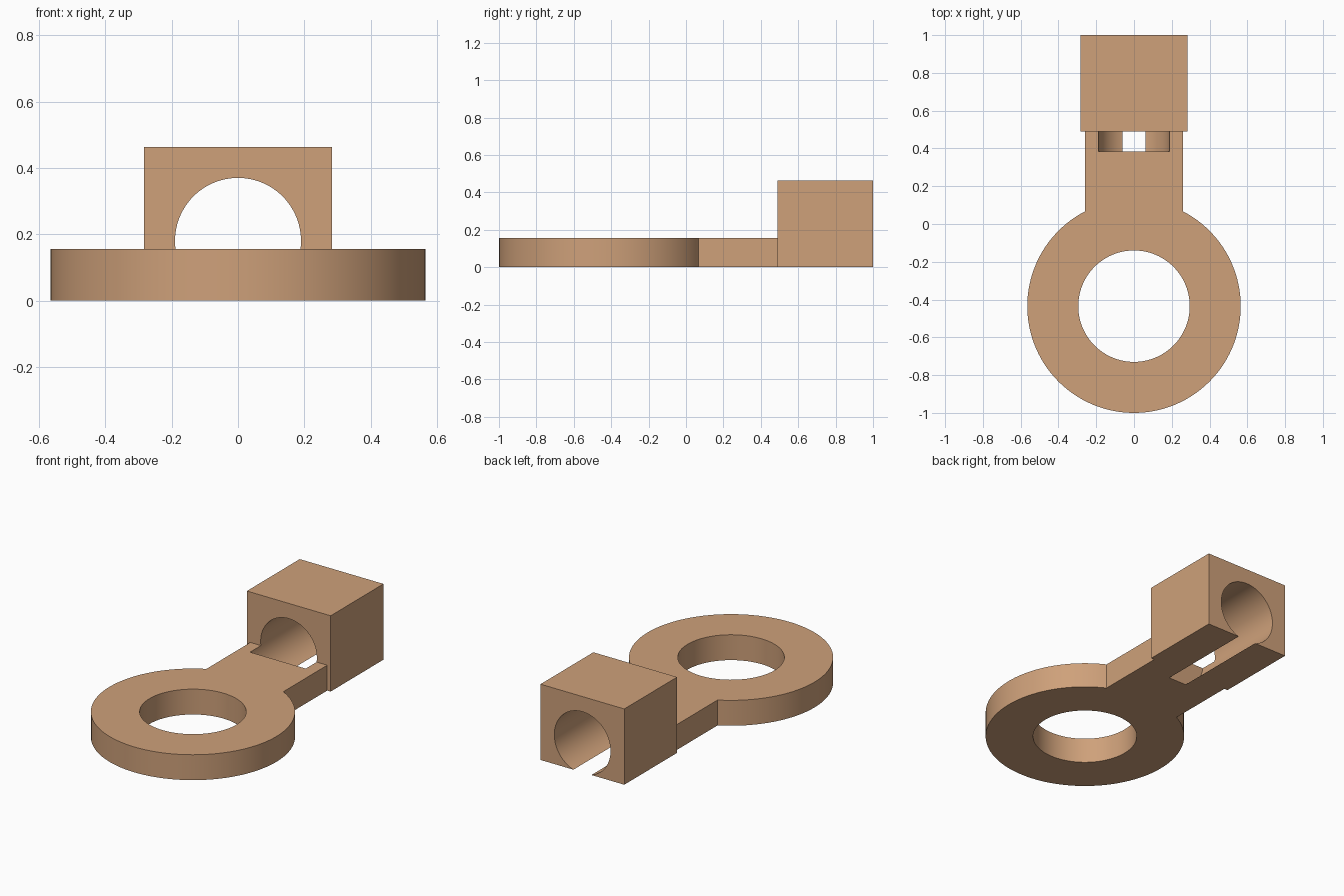
import bpy, bmesh, math
from mathutils import Matrix

cube = bpy.data.objects.get("Cube")
if cube:
    bpy.data.objects.remove(cube, do_unlink=True)

# Main dimensions
RING_Y, RING_R, HOLE_R = -0.435, 0.565, 0.295
PLATE_H, NECK_W = 0.155, 0.26
BLOCK_W, BLOCK_Y, BLOCK_H = 0.283, 0.49, 0.463
BORE_R, BORE_Z, BORE_Y = 0.19, 0.18, 0.385

tan = bpy.data.materials.new("tan")
tan.use_nodes = True
colour = (0.62, 0.355, 0.195, 1)
tan.diffuse_color = colour
tan.node_tree.nodes["Principled BSDF"].inputs["Base Color"].default_value = colour


def make_object(name, bm):
    bmesh.ops.recalc_face_normals(bm, faces=bm.faces)
    mesh = bpy.data.meshes.new(name)
    bm.to_mesh(mesh)
    bm.free()
    mesh.materials.append(tan)
    obj = bpy.data.objects.new(name, mesh)
    bpy.context.collection.objects.link(obj)
    return obj


def prism(name, outline, height):
    bm = bmesh.new()
    face = bm.faces.new([bm.verts.new((x, y, 0)) for x, y in outline])
    top = bmesh.ops.extrude_face_region(bm, geom=[face])["geom"]
    bmesh.ops.translate(bm, vec=(0, 0, height),
                        verts=[v for v in top if isinstance(v, bmesh.types.BMVert)])
    return make_object(name, bm)


def cylinder(name, radius, depth, matrix):
    bm = bmesh.new()
    bmesh.ops.create_cone(bm, cap_ends=True, segments=96, radius1=radius,
                          radius2=radius, depth=depth, matrix=matrix)
    return make_object(name, bm)


def combine(target, tool, operation):
    mod = target.modifiers.new(operation.title(), 'BOOLEAN')
    mod.operation, mod.solver, mod.object = operation, 'EXACT', tool
    bpy.context.view_layer.objects.active = target
    bpy.ops.object.modifier_apply(modifier=mod.name)
    bpy.data.objects.remove(tool, do_unlink=True)


# Flat ring plate with its straight neck, as one outline
start = math.acos(NECK_W / RING_R)
sweep = math.pi + 2 * start
outline = [(NECK_W, BLOCK_Y + 0.05)]
for i in range(97):
    a = start - sweep * i / 96
    outline.append((RING_R * math.cos(a), RING_Y + RING_R * math.sin(a)))
outline.append((-NECK_W, BLOCK_Y + 0.05))
bracket = prism("ring_bracket", outline, PLATE_H)

# Square block at the back end
block = prism("clamp_block", [(-BLOCK_W, BLOCK_Y), (BLOCK_W, BLOCK_Y),
                              (BLOCK_W, 1), (-BLOCK_W, 1)], BLOCK_H)
combine(bracket, block, 'UNION')

# Round hole through the ring
hole = cylinder("ring_hole_cutter", HOLE_R, 1, Matrix.Translation((0, RING_Y, 0)))
combine(bracket, hole, 'DIFFERENCE')

# Bore along the block, running into the neck and breaking through the base
bore = cylinder("bore_cutter", BORE_R, 1,
                Matrix.Translation((0, BORE_Y + 0.5, BORE_Z)) @ Matrix.Rotation(math.pi / 2, 4, 'X'))
combine(bracket, bore, 'DIFFERENCE')

# Smooth round walls, sharp edges
bpy.ops.object.select_all(action='DESELECT')
bracket.select_set(True)
bpy.context.view_layer.objects.active = bracket
bpy.ops.object.shade_smooth_by_angle(angle=math.radians(30))
